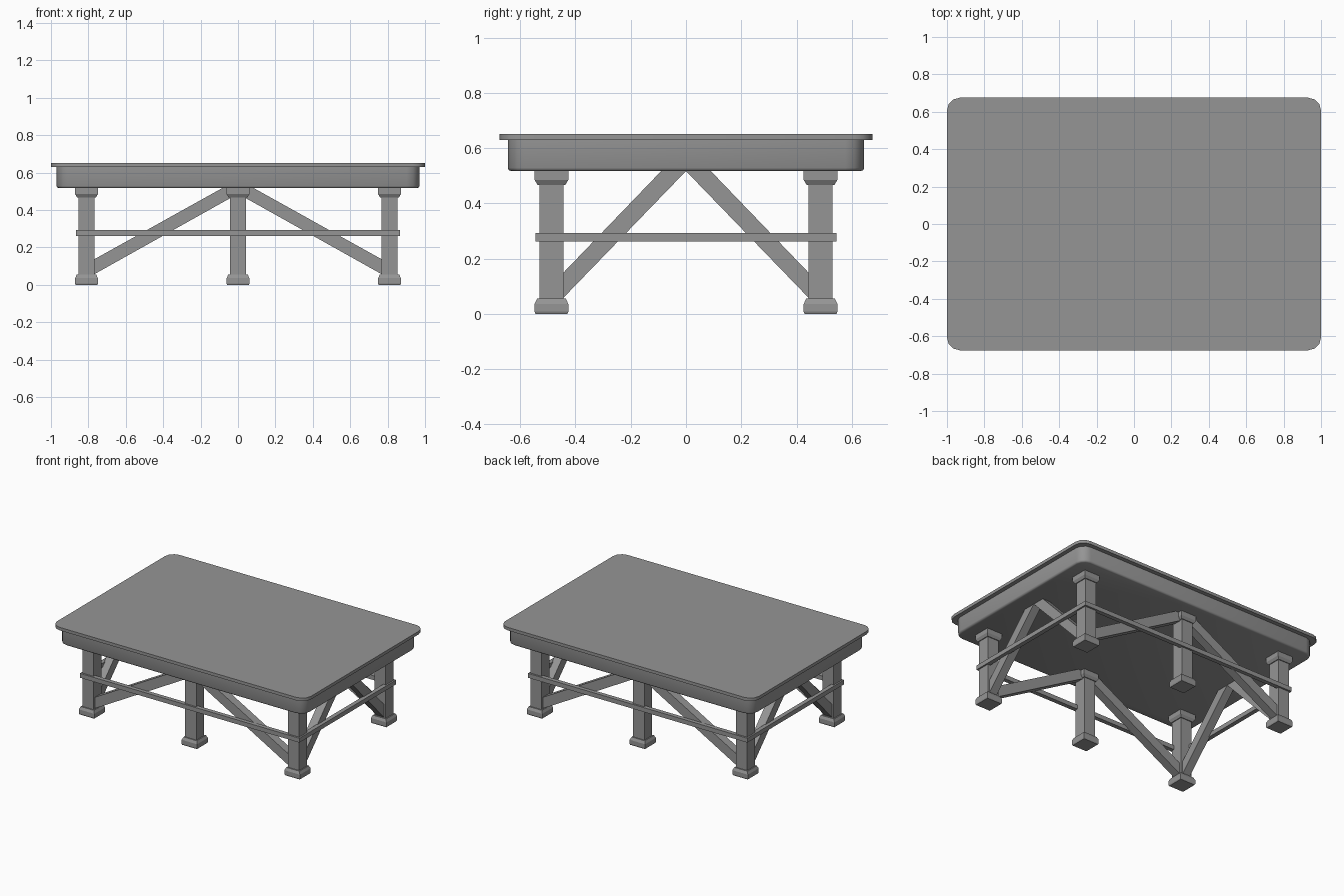
import bpy, bmesh, math
from mathutils import Vector

cube = bpy.data.objects.get("Cube")
if cube:
    bpy.data.objects.remove(cube, do_unlink=True)

grey = bpy.data.materials.new("plain grey")
grey.use_nodes = True
colour = (0.3, 0.3, 0.3, 1)
grey.diffuse_color = colour
grey.node_tree.nodes["Principled BSDF"].inputs["Base Color"].default_value = colour

LEG_X, LEG_Y, LEG_W = 0.81, 0.487, 0.088
UNDER = 0.517  # underside of the apron


def finish(name, bm, smooth=None):
    bmesh.ops.recalc_face_normals(bm, faces=bm.faces)
    mesh = bpy.data.meshes.new(name)
    bm.to_mesh(mesh)
    bm.free()
    mesh.materials.append(grey)
    obj = bpy.data.objects.new(name, mesh)
    bpy.context.collection.objects.link(obj)
    if smooth:
        bpy.ops.object.select_all(action='DESELECT')
        obj.select_set(True)
        bpy.context.view_layer.objects.active = obj
        bpy.ops.object.shade_smooth_by_angle(angle=math.radians(smooth))
    return obj


def add_box(bm, centre, size):
    verts = bmesh.ops.create_cube(bm, size=1)["verts"]
    for v in verts:
        v.co = Vector(a * b for a, b in zip(v.co, size)) + Vector(centre)


def box(name, centre, size):
    bm = bmesh.new()
    add_box(bm, centre, size)
    return finish(name, bm)


def rounded_slab(name, half_x, half_y, z0, z1, radius, segments, lower_bevel=0):
    bm = bmesh.new()
    add_box(bm, (0, 0, (z0 + z1) / 2), (half_x * 2, half_y * 2, z1 - z0))
    uprights = [e for e in bm.edges if abs(e.verts[0].co.z - e.verts[1].co.z) > 0.001]
    bmesh.ops.bevel(bm, geom=uprights, offset=radius, segments=segments,
                    profile=0.5, affect='EDGES')
    if lower_bevel:
        rim = [e for e in bm.edges if all(v.co.z < z0 + 0.001 for v in e.verts)]
        bmesh.ops.bevel(bm, geom=rim, offset=lower_bevel, segments=2,
                        profile=0.5, affect='EDGES')
    return finish(name, bm, smooth=50)


def square_stack(name, x, y, profile):
    """Square column through (width, height) rings."""
    bm = bmesh.new()
    rings = []
    for width, z in profile:
        h = width / 2
        rings.append([bm.verts.new((x + sx * h, y + sy * h, z))
                      for sx, sy in ((-1, -1), (1, -1), (1, 1), (-1, 1))])
    for low, high in zip(rings, rings[1:]):
        for i in range(4):
            j = (i + 1) % 4
            bm.faces.new((low[i], low[j], high[j], high[i]))
    bm.faces.new(rings[0][::-1])
    bm.faces.new(rings[-1])
    return finish(name, bm)


def brace(name, outline, place, depth=0.06):
    """Extrude an (along, height) outline; place maps it into the model."""
    bm = bmesh.new()
    sides = [[bm.verts.new(place(a, d, z)) for a, z in outline]
             for d in (-depth / 2, depth / 2)]
    n = len(outline)
    for i in range(n):
        j = (i + 1) % n
        bm.faces.new((sides[0][i], sides[0][j], sides[1][j], sides[1][i]))
    bm.faces.new(sides[0][::-1])
    bm.faces.new(sides[1])
    return finish(name, bm)


# Table top and apron
rounded_slab("table_top", 1.0, 0.675, 0.63, 0.652, 0.068, 3)
rounded_slab("apron", 0.97, 0.645, UNDER, 0.63, 0.068, 3, 0.012)

# Legs with flared feet and caps
foot = [(0.116, 0), (0.122, 0.008), (0.122, 0.036), (0.104, 0.055)]
cap = [(0.1, 0.467), (0.122, 0.485), (0.122, UNDER)]
for side, x in (("right", -LEG_X), ("middle", 0), ("left", LEG_X)):
    for end, y in (("front", -LEG_Y), ("back", LEG_Y)):
        tag = f"{end}_{side}"
        square_stack(f"{tag}_leg", x, y, [(LEG_W, 0.05), (LEG_W, 0.475)])
        square_stack(f"{tag}_foot", x, y, foot)
        square_stack(f"{tag}_cap", x, y, cap)

# Thin rails around the outside of the legs
RAIL_Z, RAIL_T = 0.277, 0.031
rail_x, rail_y = 0.865 - RAIL_T / 2, 0.544 - RAIL_T / 2
for s, end, side in ((-1, "front", "right"), (1, "back", "left")):
    box(f"{end}_rail", (0, s * rail_y, RAIL_Z), (1.73, RAIL_T, RAIL_T))
    box(f"{side}_rail", (s * rail_x, 0, RAIL_Z), (RAIL_T, 1.088, RAIL_T))

# Diagonal braces rising from each corner leg to the middle of its side
long_brace = [(0.77, 0.056), (0.77, 0.136), (0.085, UNDER), (0, UNDER), (0, 0.487)]
short_brace = [(0.446, 0.056), (0.446, 0.147), (0.09, UNDER), (0, UNDER)]
for sx, side in ((-1, "right"), (1, "left")):
    for sy, end in ((-1, "front"), (1, "back")):
        brace(f"{end}_{side}_long_brace", long_brace,
              lambda a, d, z: (sx * a, sy * LEG_Y + d, z))
        brace(f"{end}_{side}_short_brace", short_brace,
              lambda a, d, z: (sx * LEG_X + d, sy * a, z))
